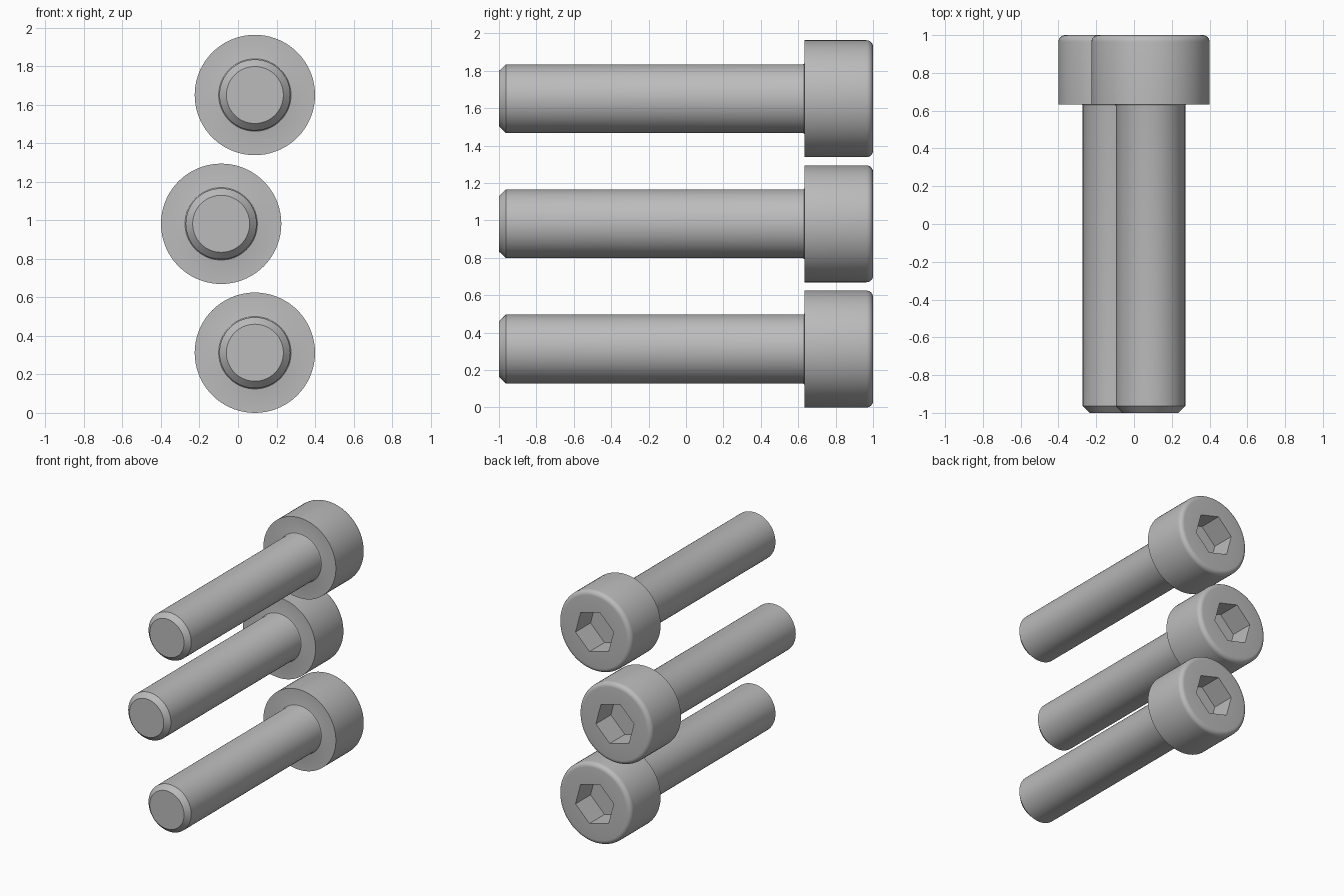
import bpy, bmesh
from math import sin, cos, pi, radians

if "Cube" in bpy.data.objects:
    bpy.data.objects.remove(bpy.data.objects["Cube"])

SEG = 72
HEAD_R, SHANK_R, HEX_R = 0.3125, 0.184, 0.17
HEAD_Y, SOCKET_DEPTH, FILLET = 0.633, 0.185, 0.035
HEX_TURN = radians(45)

# Plain steel
steel = bpy.data.materials.new("steel grey")
steel.use_nodes = True
steel.diffuse_color = (0.5, 0.5, 0.5, 1)
steel.node_tree.nodes["Principled BSDF"].inputs["Base Color"].default_value = (0.5, 0.5, 0.5, 1)


def round_radius(r):
    return lambda a: r


def hex_radius(a):
    return HEX_R * cos(pi / 6) / cos(a % (pi / 3) - pi / 6)


def arc(r, y, size, start, end, steps):
    """Profile points (radius, y) along a fillet centred at r, y."""
    angles = [start + (end - start) * i / steps for i in range(steps + 1)]
    return [(r + size * cos(a), y + size * sin(a)) for a in angles]


def socket_screw(name, x, z):
    # Profile from the chamfered tip to the rounded rim of the head
    profile = [(0.148, -1), (SHANK_R, -0.963)]
    profile += arc(SHANK_R + 0.008, HEAD_Y - 0.008, 0.008, pi, pi / 2, 3)
    profile += [(HEAD_R, HEAD_Y)]
    profile += arc(HEAD_R - FILLET, 1 - FILLET, FILLET, 0, pi / 2, 6)
    rings = [(round_radius(r), y) for r, y in profile]
    # Hexagonal socket
    rings += [(hex_radius, 1), (hex_radius, 1 - SOCKET_DEPTH)]

    bm = bmesh.new()
    loops = []
    for radius, y in rings:
        loop = []
        for i in range(SEG):
            a = 2 * pi * i / SEG
            r = radius(a)
            loop.append(bm.verts.new((r * cos(a + HEX_TURN), y, r * sin(a + HEX_TURN))))
        loops.append(loop)
    for low, high in zip(loops, loops[1:]):
        for i in range(SEG):
            j = (i + 1) % SEG
            bm.faces.new((low[i], low[j], high[j], high[i]))
    # Tip and socket floor
    bm.faces.new(loops[0])
    bm.faces.new(loops[-1])
    bmesh.ops.recalc_face_normals(bm, faces=bm.faces)

    mesh = bpy.data.meshes.new(name)
    bm.to_mesh(mesh)
    bm.free()
    mesh.materials.append(steel)
    screw = bpy.data.objects.new(name, mesh)
    bpy.context.collection.objects.link(screw)
    screw.location = (x, 0, z)
    bpy.ops.object.select_all(action='DESELECT')
    screw.select_set(True)
    bpy.context.view_layer.objects.active = screw
    bpy.ops.object.shade_smooth_by_angle(angle=radians(30))


# Three staggered screws
for name, x, z in (("lower_screw", 0.0875, 0.3125),
                   ("middle_screw", -0.0875, 0.982),
                   ("upper_screw", 0.0875, 1.651)):
    socket_screw(name, x, z)
